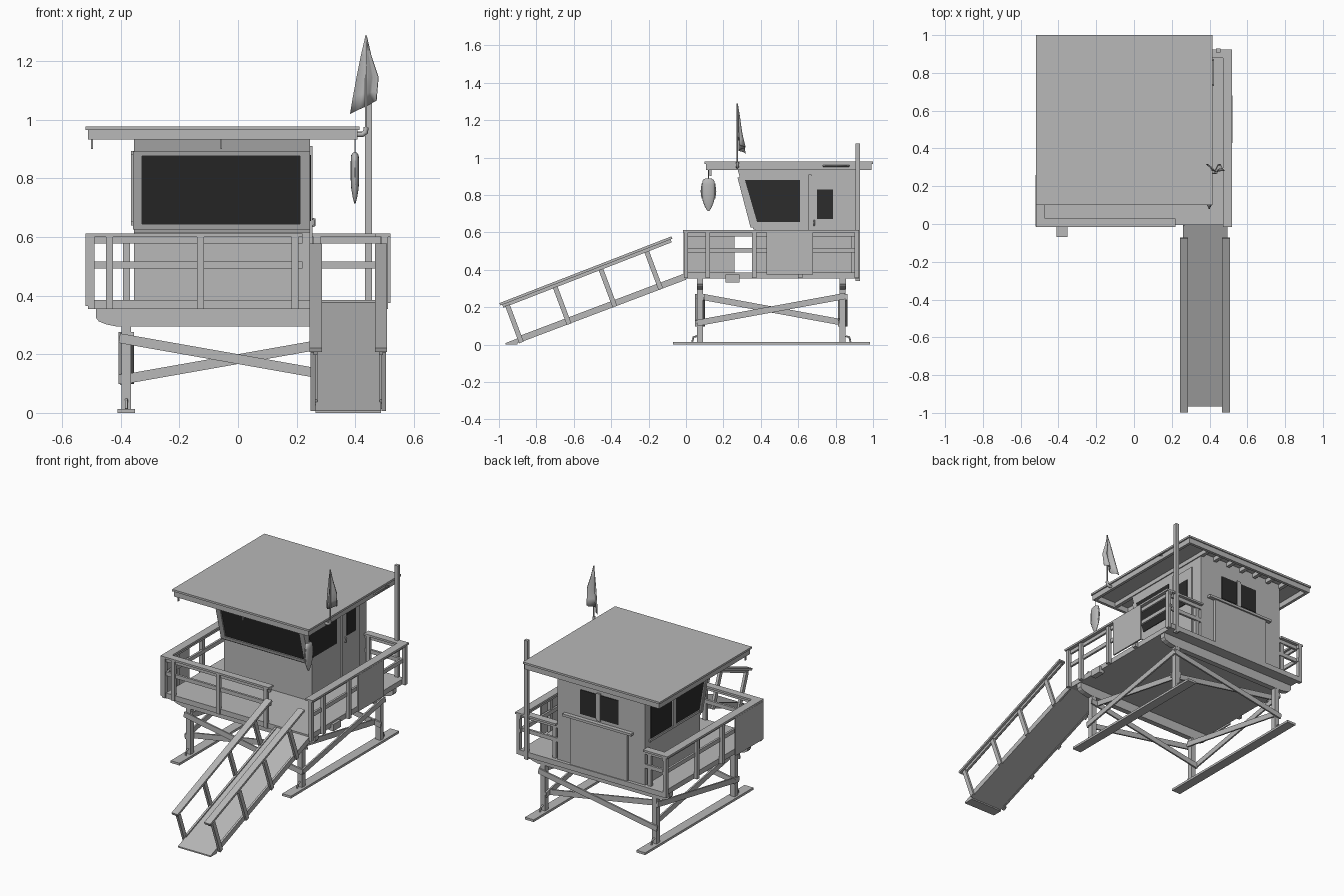
import bpy, bmesh, math
from mathutils import Vector


def material(name, v):
    m = bpy.data.materials.new(name)
    m.diffuse_color = (v, v, v, 1)
    return m


GREY = material("painted grey", 0.48)
DARK = material("dark glass", 0.025)


def finish(name, bm, mat=GREY):
    bmesh.ops.recalc_face_normals(bm, faces=bm.faces)
    me = bpy.data.meshes.new(name)
    bm.to_mesh(me)
    bm.free()
    me.materials.append(mat)
    ob = bpy.data.objects.new(name, me)
    bpy.context.collection.objects.link(ob)
    return ob


def prism(name, pts, axis, a, b, mat=GREY):
    """Extrude a 2D outline (the two other axes, in order) along axis from a to b."""
    bm = bmesh.new()
    rings = []
    for h in (a, b):
        ring = []
        for p in pts:
            c = list(p)
            c.insert(axis, h)
            ring.append(bm.verts.new(c))
        rings.append(ring)
    bm.faces.new(rings[0])
    bm.faces.new(rings[1][::-1])
    n = len(pts)
    for i in range(n):
        j = (i + 1) % n
        bm.faces.new((rings[0][i], rings[0][j], rings[1][j], rings[1][i]))
    return finish(name, bm, mat)


def box(name, x0, x1, y0, y1, z0, z1, mat=GREY):
    return prism(name, [(x0, y0), (x1, y0), (x1, y1), (x0, y1)], 2, z0, z1, mat)


def bar(name, p, q, w, t, normal):
    """Board from p to q, width w, thickness t along normal."""
    p, q, n = Vector(p), Vector(q), Vector(normal).normalized()
    u = n.cross(q - p).normalized() * w / 2
    n = n * t / 2
    bm = bmesh.new()
    r = [[bm.verts.new(c + s * u + k * n) for s, k in ((-1, -1), (1, -1), (1, 1), (-1, 1))]
         for c in (p, q)]
    bm.faces.new(r[0])
    bm.faces.new(r[1][::-1])
    for i in range(4):
        j = (i + 1) % 4
        bm.faces.new((r[0][i], r[0][j], r[1][j], r[1][i]))
    return finish(name, bm)


def tube(name, pts, r):
    cu = bpy.data.curves.new(name, 'CURVE')
    cu.dimensions = '3D'
    cu.bevel_depth = r
    cu.bevel_resolution = 2
    cu.use_fill_caps = True
    sp = cu.splines.new('POLY')
    sp.points.add(len(pts) - 1)
    for s, p in zip(sp.points, pts):
        s.co = (*p, 1)
    cu.materials.append(GREY)
    ob = bpy.data.objects.new(name, cu)
    bpy.context.collection.objects.link(ob)


# Skids, legs, foot straps and side braces
for s in (-1, 1):
    cx = 0.381 * s
    box("skid", cx - 0.03, cx + 0.03, -0.07, 0.985, 0, 0.014)
    for cy, o in ((0.075, -1), (0.838, 1)):
        box("leg", cx - 0.016, cx + 0.016, cy - 0.016, cy + 0.016, 0.014, 0.355)
        tube("foot_strap", [(cx, cy + o * 0.016, 0.045), (cx, cy + o * 0.035, 0.04),
                            (cx, cy + o * 0.042, 0.014)], 0.005)
    for k, (za, zb) in enumerate(((0.26, 0.115), (0.115, 0.26))):
        x = cx + s * (0.021 if k else -0.021)
        bar("side_brace", (x, 0.06, za), (x, 0.853, zb), 0.033, 0.01, (1, 0, 0))

# Front and back braces, and round-ended beams under the deck
beam = [(-0.485, 0.355), (-0.485, 0.325), (-0.475, 0.312), (-0.45, 0.302), (-0.415, 0.295)]
beam += [(-x, z) for x, z in beam[::-1]]
for cy in (0.075, 0.838):
    for k, (za, zb) in enumerate(((0.255, 0.112), (0.112, 0.255))):
        y = cy + (0.021 if k else -0.021)
        bar("cross_brace", (-0.405, y, za), (0.405, y, zb), 0.033, 0.01, (0, 1, 0))
    prism("deck_beam", beam, 1, cy - 0.017, cy + 0.017)

# Deck
box("deck", -0.49, 0.49, -0.005, 0.925, 0.354, 0.386)
box("deck_side_box", 0.47, 0.505, 0.21, 0.285, 0.333, 0.375)


# Railings
def rail_y(s):
    a, b = sorted((0.47 * s, 0.52 * s))
    box("side_rail_cap", a, b, -0.015, 0.925, 0.6, 0.612)
    a, b = sorted((0.485 * s, 0.498 * s))
    box("side_top_rail", a, b, 0, 0.925, 0.578, 0.6)
    box("side_mid_rail", a, b, 0, 0.925, 0.492, 0.516)
    a, b = sorted((0.49 * s, 0.512 * s))
    for y in (0.0, 0.115, 0.365, 0.61, 0.912):
        box("side_post", a, b, y - 0.012, y + 0.012, 0.355, 0.6)


def rail_x(name, x0, x1, y0, posts):
    box(name + "_cap", x0, x1, y0, y0 + 0.045, 0.6, 0.612)
    box(name + "_top", x0, x1, y0 + 0.012, y0 + 0.026, 0.578, 0.6)
    box(name + "_mid", x0, x1, y0 + 0.012, y0 + 0.026, 0.492, 0.516)
    for x in posts:
        box(name + "_post", x - 0.012, x + 0.012, y0 + 0.002, y0 + 0.022, 0.355, 0.6)


for s in (-1, 1):
    rail_y(s)
rail_x("front_rail", -0.49, 0.22, -0.015, (-0.438, -0.128, 0.195))
rail_x("back_rail_right", 0.245, 0.49, 0.88, (0.27,))
rail_x("back_rail_left", -0.49, -0.355, 0.88, (-0.38,))
box("left_rail_panel", -0.521, -0.512, -0.012, 0.26, 0.365, 0.6)
box("right_rail_panel", 0.512, 0.521, 0.43, 0.68, 0.375, 0.6)

# Cabin with a forward leaning front
X0, X1 = -0.355, 0.245


def fy(z):
    return 0.36 - (z - 0.615) * 0.2615


prism("cabin", [(0.37, 0.386), (0.37, 0.615), (0.36, 0.615), (fy(0.966), 0.966),
                (0.905, 0.966), (0.905, 0.386)], 0, X0, X1)


# Front window and frame follow the slope
def front_plate(name, x0, x1, z0, z1, t, mat=GREY):
    prism(name, [(fy(z0) - t, z0), (fy(z1) - t, z1), (fy(z1) + 0.005, z1), (fy(z0) + 0.005, z0)],
          0, x0, x1, mat)


front_plate("front_window", -0.327, 0.212, 0.645, 0.877, 0.004, DARK)
front_plate("window_frame_bottom", -0.358, 0.245, 0.625, 0.645, 0.012)
front_plate("window_frame_top", -0.358, 0.245, 0.877, 0.892, 0.012)
front_plate("window_frame_left", -0.358, -0.327, 0.645, 0.877, 0.012)
front_plate("window_frame_right", 0.212, 0.245, 0.645, 0.877, 0.012)

# Side windows
slanted = [(0.315, 0.88), (0.61, 0.88), (0.61, 0.655), (0.38, 0.655)]
prism("right_window", slanted, 0, X1 - 0.003, X1 + 0.004, DARK)
prism("left_front_window", slanted, 0, X0 - 0.004, X0 + 0.003, DARK)
box("left_back_window", X0 - 0.004, X0 + 0.003, 0.65, 0.855, 0.655, 0.88, DARK)
for z in (0.64, 0.88):
    box("left_window_trim", X0 - 0.01, X0, 0.385 if z < 0.7 else 0.31, 0.87, z, z + 0.014)
box("left_window_mullion", X0 - 0.01, X0, 0.615, 0.645, 0.654, 0.88)

# Door
box("door", X1, X1 + 0.006, 0.672, 0.825, 0.39, 0.9)
box("door_window", X1, X1 + 0.01, 0.7, 0.787, 0.67, 0.83, DARK)
box("door_jamb", X1, X1 + 0.01, 0.656, 0.67, 0.39, 0.91)
tube("door_handle", [(X1, 0.685, 0.665), (X1 + 0.016, 0.685, 0.66), (X1 + 0.016, 0.685, 0.64),
                     (X1, 0.685, 0.635)], 0.004)

# Back windows, panel and ledge
box("back_window_a", -0.026, 0.088, 0.9, 0.909, 0.71, 0.86, DARK)
box("back_window_b", -0.174, -0.053, 0.9, 0.909, 0.71, 0.86, DARK)
box("back_window_mullion", -0.053, -0.026, 0.905, 0.914, 0.7, 0.87)
box("back_panel", -0.24, 0.148, 0.905, 0.92, 0.36, 0.675)
box("back_ledge", -0.275, 0.195, 0.905, 0.93, 0.675, 0.69)

# Roof plate, fascia and rafters
box("roof", -0.52, 0.415, 0.1, 1.0, 0.966, 0.978)
box("fascia_front", -0.512, 0.407, 0.107, 0.125, 0.933, 0.966)
box("fascia_back", -0.512, 0.407, 0.975, 0.993, 0.933, 0.966)
for x in (-0.512, 0.389):
    box("fascia_side", x, x + 0.018, 0.125, 0.975, 0.933, 0.966)
for i in range(7):
    x = -0.36 + i * 0.1
    box("rafter", x - 0.011, x + 0.011, 0.125, 0.975, 0.94, 0.966)
for x in (-0.498, -0.057):
    box("roof_hook", x - 0.003, x + 0.003, 0.125, 0.135, 0.9, 0.935)
tube("roof_rod", [(0.407, 0.745, 0.955), (0.422, 0.735, 0.955), (0.422, 0.87, 0.955),
                  (0.407, 0.86, 0.955)], 0.005)

# Tall back post
box("tall_post", 0.433, 0.457, 0.907, 0.929, 0.34, 1.075)

# Flag pole and draped flag
tube("pole_bracket", [(0.405, 0.275, 0.95), (0.425, 0.275, 0.95), (0.435, 0.275, 0.958),
                      (0.437, 0.275, 0.975)], 0.009)
tube("flag_pole", [(0.437, 0.275, 0.96), (0.437, 0.275, 1.288)], 0.004)
bm = bmesh.new()
grid = []
for i, (zl, zr, xl, xr) in enumerate(((1.285, 1.285, 0.435, 0.44), (1.22, 1.22, 0.42, 0.455),
                                      (1.145, 1.145, 0.405, 0.48), (1.08, 1.1, 0.393, 0.476),
                                      (1.02, 1.065, 0.383, 0.473))):
    row = []
    for j in range(7):
        u = j / 6
        y = 0.278 + 0.045 * (i / 4) * (0.5 + 0.5 * math.sin(u * 9 + 1))
        row.append(bm.verts.new((xl + (xr - xl) * u, y, zl + (zr - zl) * u)))
    grid.append(row)
for a, b in zip(grid, grid[1:]):
    for j in range(6):
        bm.faces.new((a[j], a[j + 1], b[j + 1], b[j]))
flag = finish("flag", bm)
for p in flag.data.polygons:
    p.use_smooth = True
flag.modifiers.new("thickness", 'SOLIDIFY').thickness = 0.003

# Rescue float hanging from the roof edge
bm = bmesh.new()
prof = [(0.006, 0.715), (0.018, 0.735), (0.03, 0.765), (0.035, 0.8), (0.035, 0.855),
        (0.03, 0.88), (0.015, 0.888)]
rings = [[bm.verts.new((0.399 + 0.42 * r * math.cos(k * math.pi / 8),
                        0.12 + r * math.sin(k * math.pi / 8), z)) for k in range(16)]
         for r, z in prof]
for a, b in zip(rings, rings[1:]):
    for k in range(16):
        bm.faces.new((a[k], a[(k + 1) % 16], b[(k + 1) % 16], b[k]))
bm.faces.new(rings[0])
bm.faces.new(rings[-1])
buoy = finish("rescue_float", bm)
for p in buoy.data.polygons:
    p.use_smooth = len(p.vertices) == 4
for y in (0.087, 0.153):
    tube("float_handle", [(0.399, y, 0.78), (0.399, y + (y - 0.12) * 0.15, 0.82),
                          (0.399, y, 0.86)], 0.004)
tube("float_rope", [(0.399, 0.12, 0.885), (0.399, 0.12, 0.935)], 0.002)

# Ramp: floor, stringers, handrails and posts square to the slope
prism("ramp_floor", [(-0.965, 0.0), (-0.965, 0.008), (0.0, 0.378), (0.0, 0.354), (-0.9, 0.008),
                     (-0.9, 0.0)], 0, 0.265, 0.488)
for x, o in ((0.265, -1), (0.488, 1)):
    bar("ramp_stringer", (x, -0.885, 0.03), (x, -0.005, 0.363), 0.034, 0.012, (1, 0, 0))
    bar("ramp_handrail", (x, -0.995, 0.215), (x, -0.075, 0.572), 0.014, 0.042, (1, 0, 0))
    bar("ramp_underrail", (x, -0.98, 0.206), (x, -0.08, 0.556), 0.02, 0.014, (1, 0, 0))
    for y in (-0.88, -0.625, -0.38, -0.135):
        z = 0.378 + y * 0.383 - 0.03
        bar("ramp_post", (x + o * 0.009, y, z), (x + o * 0.009, y - 0.075, z + 0.2),
            0.026, 0.016, (1, 0, 0))
